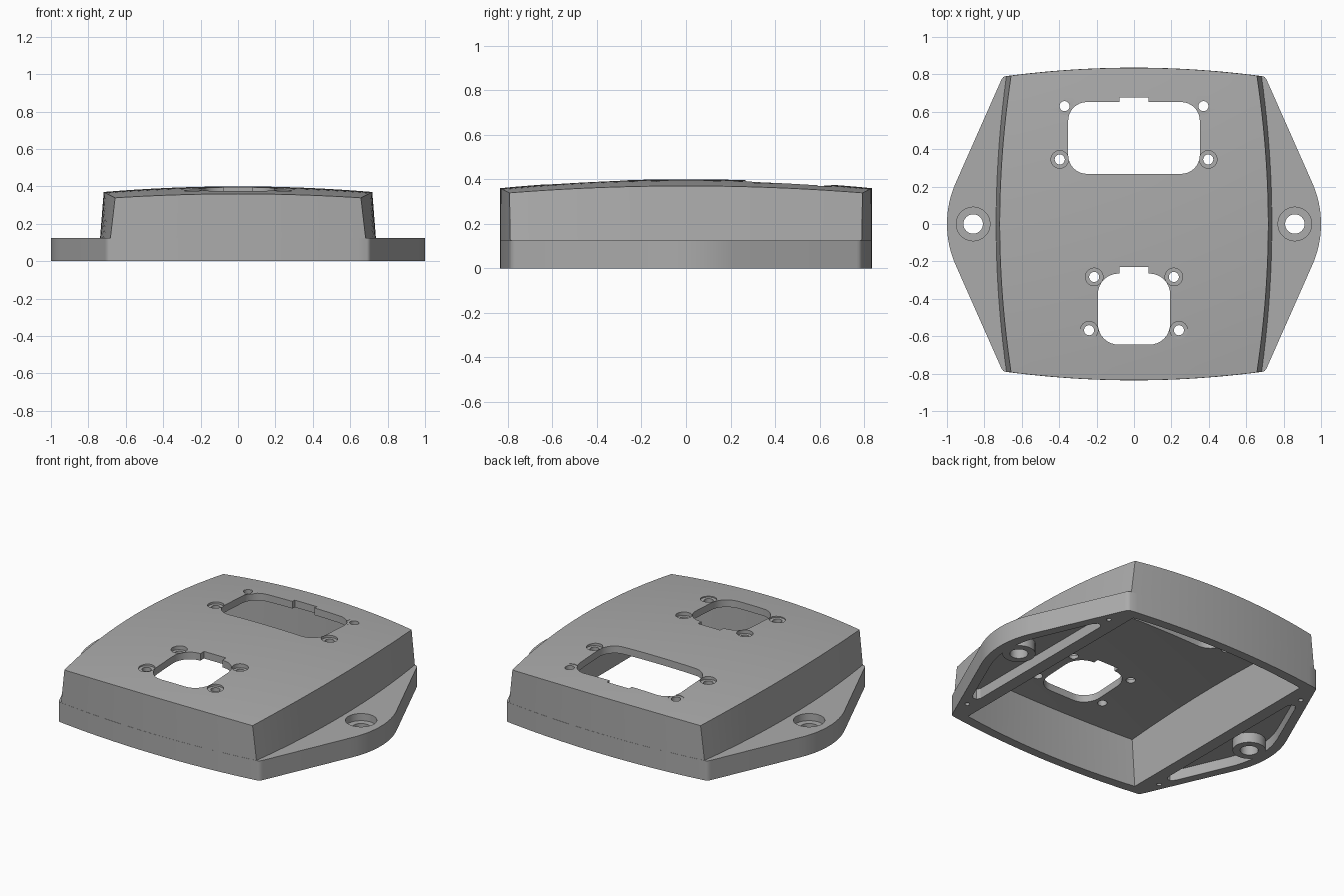
import bpy, bmesh, math

if "Cube" in bpy.data.objects:
    bpy.data.objects.remove(bpy.data.objects["Cube"], do_unlink=True)

grey = bpy.data.materials.new("mid_grey_plastic")
grey.use_nodes = True
grey.diffuse_color = (0.41, 0.41, 0.41, 1)
grey.node_tree.nodes["Principled BSDF"].inputs["Base Color"].default_value = grey.diffuse_color


def add_object(name, bm):
    bmesh.ops.recalc_face_normals(bm, faces=bm.faces)
    mesh = bpy.data.meshes.new(name)
    bm.to_mesh(mesh)
    bm.free()
    mesh.materials.append(grey)
    obj = bpy.data.objects.new(name, mesh)
    bpy.context.collection.objects.link(obj)
    return obj


def prism(name, points, z0, z1):
    """Extrude a plan outline from z0 to z1."""
    bm = bmesh.new()
    face = bm.faces.new([bm.verts.new((x, y, z0)) for x, y in points])
    ext = bmesh.ops.extrude_face_region(bm, geom=[face])
    for v in ext["geom"]:
        if isinstance(v, bmesh.types.BMVert):
            v.co.z = z1
    return add_object(name, bm)


def disc(name, x, y, r, z0, z1, n=32):
    pts = [(x + r * math.cos(a), y + r * math.sin(a))
           for a in (2 * math.pi * i / n for i in range(n))]
    return prism(name, pts, z0, z1)


def dome(x, y):
    return 0.4 - 0.04 * (y / 0.835) ** 2 - 0.03 * (x / 0.72) ** 2


def domed_block(name, base_z, base_width, top_width, depth, drop, n=24):
    """Solid with bowed walls and a crowned top; widths and depth are functions."""
    bm = bmesh.new()
    layers = []
    for top in (False, True):
        rows = []
        for j in range(n + 1):
            v = 2 * j / n - 1
            row = []
            for i in range(n + 1):
                x = (2 * i / n - 1) * (top_width if top else base_width)(v)
                y = v * depth(x)
                row.append(bm.verts.new((x, y, dome(x, y) - drop if top else base_z)))
            rows.append(row)
        for j in range(n):
            for i in range(n):
                bm.faces.new((rows[j][i], rows[j][i + 1], rows[j + 1][i + 1], rows[j + 1][i]))
        layers.append(rows)

    def rim(r):
        return (r[0] + [q[-1] for q in r[1:]] + r[-1][-2::-1] + [q[0] for q in r[-2:0:-1]])
    low, high = rim(layers[0]), rim(layers[1])
    for k in range(len(low)):
        m = (k + 1) % len(low)
        bm.faces.new((low[k], low[m], high[m], high[k]))
    return add_object(name, bm)


def combine(target, tool, operation):
    mod = target.modifiers.new("combine", "BOOLEAN")
    mod.operation = operation
    mod.solver = "EXACT"
    mod.object = tool
    bpy.context.view_layer.objects.active = target
    bpy.ops.object.modifier_apply(modifier=mod.name)
    bpy.data.objects.remove(tool, do_unlink=True)


def cut(tool):
    combine(cover, tool, "DIFFERENCE")


def mirror_quarter(q):
    """Close a first-quadrant outline that starts on x = 0 and ends on y = 0."""
    right = q + [(x, -y) for x, y in q[-2::-1]]
    return right + [(-x, y) for x, y in right[-2:0:-1]]


def end_arc(tip, radius, n=8):
    """Rounded end of a flange, from its straight flank to the x axis."""
    return [(tip - radius * (1 - math.cos(a)), radius * math.sin(a))
            for a in (math.radians(24) * (1 - i / n) for i in range(n + 1))]


# Base plate with two pointed mounting flanges
front_arc = [(x, 0.836 - 0.045 * (x / 0.68) ** 2) for x in (0.69 * i / 14 for i in range(15))]
corner = [(0.699, 0.785), (0.706, 0.777), (0.711, 0.767)]
plate = prism("base_plate", mirror_quarter(front_arc + corner + end_arc(1, 0.54)), 0, 0.125)

# Crowned housing with drafted, bowed side walls
cover = domed_block("housing_cover", 0.04,
                    lambda v: 0.692 + 0.052 * (1 - v * v),
                    lambda v: 0.657 + 0.061 * (1 - v * v),
                    lambda x: 0.835 - 0.045 * (x / 0.68) ** 2, 0)
combine(cover, plate, "UNION")

# Hollow underside
cut(domed_block("cavity", -0.05, lambda v: 0.625, lambda v: 0.605,
                lambda x: 0.78 - 0.045 * (x / 0.62) ** 2, 0.045))

# Flange pockets, bosses and screw holes
pocket_half = [(0.70, 0.53), (0.712, 0.553), (0.735, 0.555), (0.757, 0.53)] + end_arc(0.94, 0.53)
pocket = pocket_half + [(x, -y) for x, y in pocket_half[-2::-1]]
for s in (-1, 1):
    tool = prism("pocket", [(s * x, y) for x, y in pocket], -0.05, 0.065)
    combine(tool, disc("boss", s * 0.86, 0, 0.095, -0.1, 0.2), "DIFFERENCE")
    cut(tool)
    cut(disc("counterbore", s * 0.86, 0, 0.09, 0.08, 0.2, 48))
    cut(disc("mount_hole", s * 0.86, 0, 0.052, -0.1, 0.2))
    for t in (-1, 1):
        cut(disc("corner_hole", s * 0.716, t * 0.63, 0.014, -0.05, 0.08, 16))


def window(x, y0, y1, r, notch_y, n=8):
    """Rounded opening with a key notch along its rear edge."""
    pts = []
    for k, (cx, cy) in enumerate(((x - r, y1 - r), (r - x, y1 - r), (r - x, y0 + r), (x - r, y0 + r))):
        for i in range(n + 1):
            a = math.pi / 2 * (k + i / n)
            pts.append((cx + r * math.cos(a), cy + r * math.sin(a)))
        if k == 0:
            pts += [(0.077, y1), (0.077, notch_y), (-0.077, notch_y), (-0.077, y1)]
    cut(prism("window", pts, 0.2, 0.6))


window(0.352, 0.268, 0.652, 0.1, 0.677)
window(0.193, -0.645, -0.265, 0.11, -0.23)

# Counterbored screw holes around both windows
for x, y in ((0.371, 0.63), (0.397, 0.345), (0.213, -0.283), (0.24, -0.568)):
    for s in (-1, 1):
        cut(disc("screw_seat", s * x, y, 0.047, 0.369, 0.6))
        cut(disc("screw_hole", s * x, y, 0.027, 0.2, 0.6, 24))

# Smooth shading with crisp edges
bpy.ops.object.select_all(action="DESELECT")
cover.select_set(True)
bpy.context.view_layer.objects.active = cover
bpy.ops.object.shade_smooth_by_angle(angle=math.radians(25))
